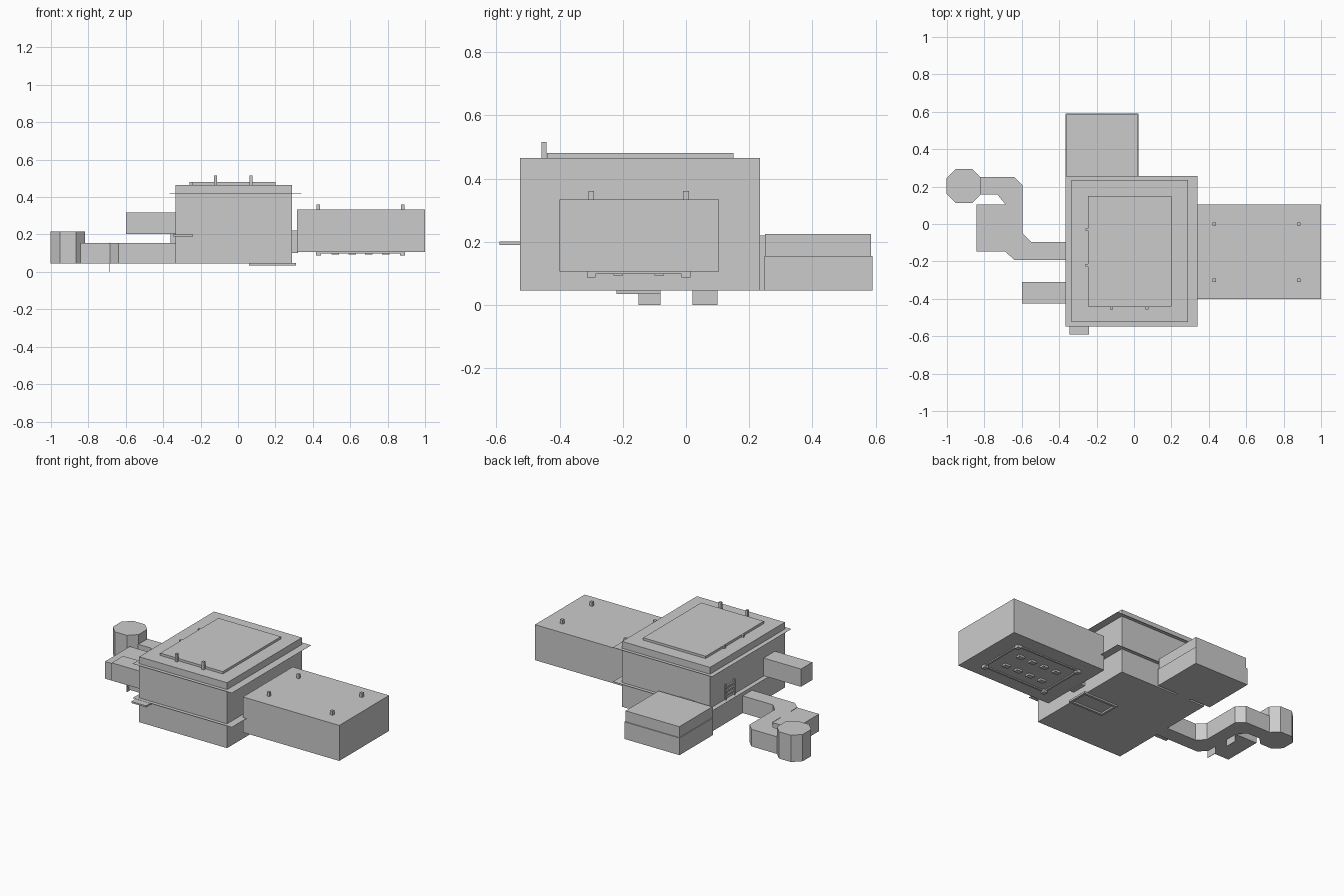
import bpy, bmesh


def prism(name, pts, z0, z1):
    """Extrude a flat outline from z0 to z1."""
    bm = bmesh.new()
    face = bm.faces.new([bm.verts.new((x, y, z0)) for x, y in pts])
    if z1 > z0:
        top = bmesh.ops.extrude_face_region(bm, geom=[face])["geom"]
        bmesh.ops.translate(bm, vec=(0, 0, z1 - z0),
                            verts=[v for v in top if isinstance(v, bmesh.types.BMVert)])
        bm.faces.ensure_lookup_table()
    bmesh.ops.recalc_face_normals(bm, faces=bm.faces[:])
    me = bpy.data.meshes.new(name)
    bm.to_mesh(me)
    bm.free()
    ob = bpy.data.objects.new(name, me)
    bpy.context.collection.objects.link(ob)
    return ob


def box(name, x0, x1, y0, y1, z0, z1):
    return prism(name, [(x0, y0), (x1, y0), (x1, y1), (x0, y1)], z0, z1)


def frame(name, x0, x1, y0, y1, z0, z1, w):
    """Rectangular border made of four bars."""
    box(name + "_front", x0, x1, y0, y0 + w, z0, z1)
    box(name + "_back", x0, x1, y1 - w, y1, z0, z1)
    box(name + "_left", x0, x0 + w, y0 + w, y1 - w, z0, z1)
    box(name + "_right", x1 - w, x1, y0 + w, y1 - w, z0, z1)


# Main hall: solid body with two paper-thin ledges
box("main_hall", -0.335, 0.29, -0.525, 0.235, 0.045, 0.465)
for name, z in (("lower_ledge", 0.20), ("upper_ledge", 0.42)):
    box(name, -0.365, 0.34, -0.548, 0.257, z, z + 0.001)
box("front_tab", -0.345, -0.24, -0.59, -0.52, 0.19, 0.20)

# Roof plate, its posts and edge pegs
box("roof_plate", -0.245, 0.20, -0.44, 0.15, 0.465, 0.48)
for x in (-0.12, 0.07):
    box("roof_post", x - 0.008, x + 0.008, -0.458, -0.442, 0.465, 0.515)
for y in (-0.22, -0.03):
    box("roof_peg", -0.258, -0.245, y - 0.006, y + 0.006, 0.465, 0.48)

# Window bars on the left wall
for z in (0.225, 0.25, 0.275):
    box("window_bar", -0.345, -0.33, 0.0, 0.08, z, z + 0.01)
for y in (-0.01, 0.08):
    box("window_side", -0.345, -0.33, y, y + 0.01, 0.20, 0.30)

# Floor hatch under the hall
frame("floor_hatch", 0.06, 0.31, -0.22, -0.08, 0.035, 0.047, 0.015)

# Right room with doorway, top pegs and underside panel
box("right_room", 0.315, 1.0, -0.40, 0.105, 0.105, 0.333)
box("right_doorway", 0.285, 0.32, -0.20, -0.10, 0.10, 0.222)
for x in (0.43, 0.88):
    for y in (-0.30, 0.0):
        box("room_top_peg", x - 0.009, x + 0.009, y - 0.009, y + 0.009, 0.33, 0.36)
        box("room_foot", x - 0.014, x + 0.014, y - 0.014, y + 0.014, 0.087, 0.106)
frame("underside_frame", 0.42, 0.89, -0.31, 0.01, 0.098, 0.106, 0.012)
for i in range(4):
    x = 0.50 + i * 0.09
    for y in (-0.23, -0.10):
        box("underside_strip", x, x + 0.04, y, y + 0.03, 0.093, 0.106)

# Back room in two tiers, joined to the hall
box("back_room_lower", -0.367, 0.025, 0.248, 0.59, 0.045, 0.155)
box("back_room_upper", -0.362, 0.02, 0.25, 0.585, 0.155, 0.225)
box("back_doorway", -0.22, -0.12, 0.23, 0.252, 0.045, 0.22)

# Left upper passage
box("upper_passage", -0.60, -0.33, -0.425, -0.31, 0.203, 0.317)

# Winding corridor with side room and eight-sided end room
prism("corridor", [(-0.33, -0.193), (-0.33, -0.097), (-0.55, -0.097), (-0.595, -0.05),
                   (-0.595, 0.205), (-0.64, 0.25), (-0.83, 0.25), (-0.83, 0.157),
                   (-0.73, 0.157), (-0.69, 0.108), (-0.69, -0.145), (-0.64, -0.193)],
      0.045, 0.155)
box("side_room", -0.842, -0.688, -0.148, 0.105, 0.045, 0.155)
for y0, y1 in ((-0.15, -0.08), (0.02, 0.10)):
    box("partition_wall", -0.688, -0.685, y0, y1, 0.0, 0.157)
cx, cy, r, k = -0.91, 0.203, 0.092, 0.043
prism("end_room", [(cx + a, cy + b) for a, b in
                   ((r, -k), (r, k), (k, r), (-k, r), (-r, k), (-r, -k), (-k, -r), (k, -r))],
      0.045, 0.217)
